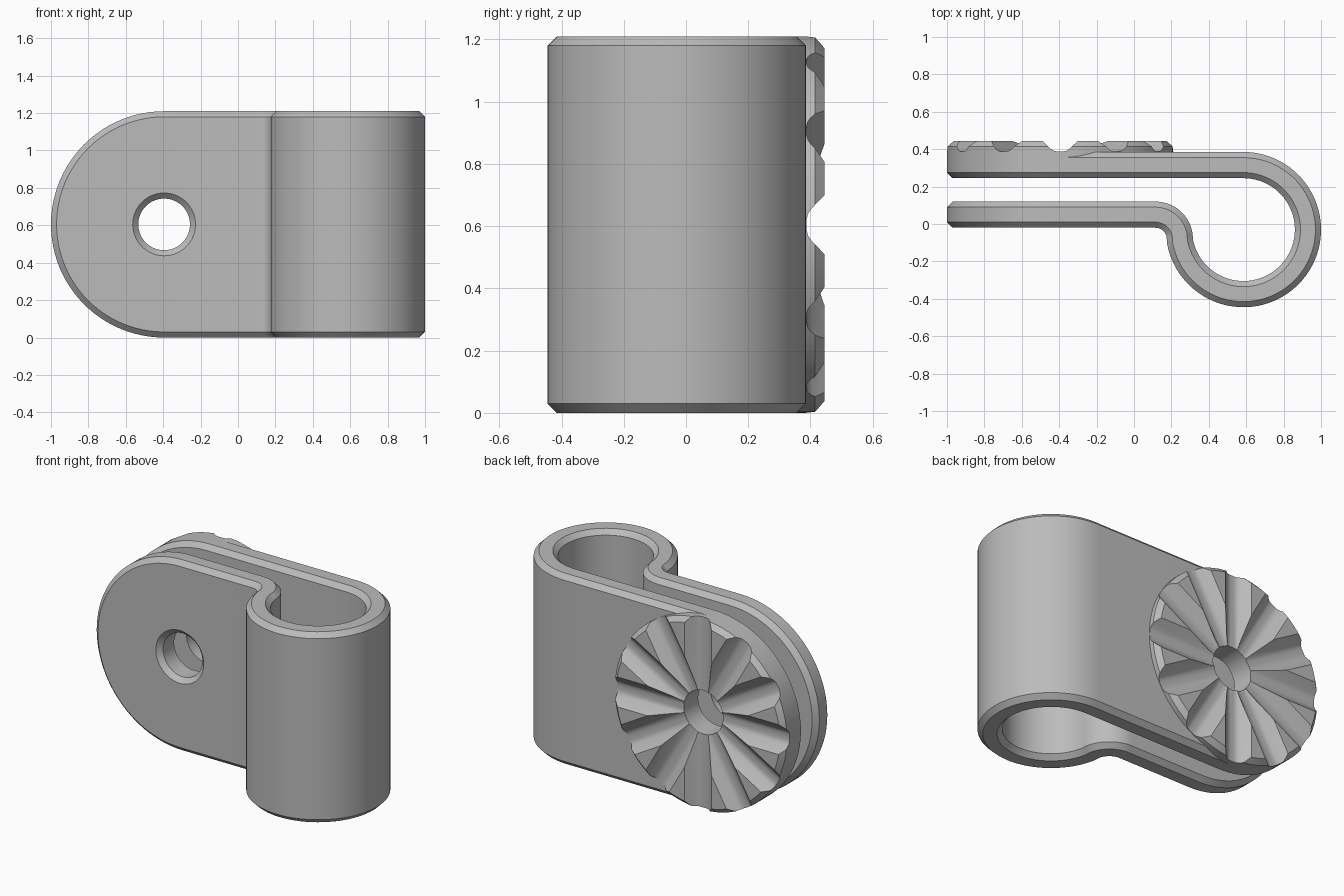
import bpy, bmesh
from math import sin, cos, radians, atan2
from mathutils import Matrix, Vector

if "Cube" in bpy.data.objects:
    bpy.data.objects.remove(bpy.data.objects["Cube"])

R = 0.605            # half the width of the strap, radius of its round end
CX = -0.395          # x of the screw hole
T, C = 0.07, 0.03    # half thickness, chamfer
HOLE = 0.138
LOOP = Vector((0.585, -0.03))
BEND = Vector((0.115, -0.08))
LOOP_R, BEND_R = 0.345, 0.13

grey = bpy.data.materials.new("mid_grey")
grey.use_nodes = True
grey.diffuse_color = (0.5, 0.5, 0.5, 1)
grey.node_tree.nodes["Principled BSDF"].inputs["Base Color"].default_value = (0.5, 0.5, 0.5, 1)


def make(name, rings):
    """Skin a list of closed rings and cap any open ends."""
    bm = bmesh.new()
    loops = [[bm.verts.new(p) for p in ring] for ring in rings]
    n = len(loops[0])
    for a, b in zip(loops, loops[1:]):
        for i in range(n):
            j = (i + 1) % n
            bm.faces.new((a[i], a[j], b[j], b[i]))
    for end in (loops[0], loops[-1]):
        if len({tuple(round(c, 4) for c in v.co) for v in end}) == n:
            bm.faces.new(end)
    bmesh.ops.remove_doubles(bm, verts=bm.verts, dist=0.0001)
    bmesh.ops.recalc_face_normals(bm, faces=bm.faces)
    mesh = bpy.data.meshes.new(name)
    bm.to_mesh(mesh)
    bm.free()
    mesh.materials.append(grey)
    obj = bpy.data.objects.new(name, mesh)
    bpy.context.collection.objects.link(obj)
    return obj


def turned(name, profile, sides=96):
    """Lathe (y, radius) pairs about the axis of the screw hole."""
    return make(name, [[(CX + r * cos(radians(360 * i / sides)), y,
                         R + r * sin(radians(360 * i / sides))) for i in range(sides)]
                       for y, r in profile])


def activate(obj):
    bpy.ops.object.select_all(action='DESELECT')
    obj.select_set(True)
    bpy.context.view_layer.objects.active = obj


def cut(obj, cutter):
    mod = obj.modifiers.new("cut", 'BOOLEAN')
    mod.operation, mod.solver, mod.object = 'DIFFERENCE', 'EXACT', cutter
    activate(obj)
    bpy.ops.object.modifier_apply(modifier=mod.name)
    bpy.data.objects.remove(cutter)


# Chamfered cross-section of the strap: (offset across thickness, signed half width)
SECTION = [(T, C - R), (T, R - C), (T - C, R), (C - T, R),
           (-T, R - C), (-T, C - R), (C - T, -R), (T - C, -R)]


def across(p, n):
    return [(p.x + n.x * o, p.y + n.y * o, R + w) for o, w in SECTION]


def round_end(y, side, angle):
    a = radians(angle)
    return [(CX + abs(w) * cos(a), y + side * o, R + w * sin(a)) for o, w in SECTION]


def arc(center, radius, start, stop, steps, side):
    out = []
    for i in range(steps + 1):
        a = radians(start + (stop - start) * i / steps)
        d = Vector((cos(a), sin(a)))
        out.append(across(center + d * radius, d * side))
    return out


# Strap: front plate, small bend, cable loop, back plate
front_y, back_y = BEND.y + BEND_R, LOOP.y + LOOP_R
quarter = [90 + 90 * i / 24 for i in range(25)]
meet = atan2(LOOP.y - BEND.y, LOOP.x - BEND.x) * 180 / 3.14159265
rings = [round_end(front_y, 1, a) for a in reversed(quarter)]
rings += arc(BEND, BEND_R, 90, meet, 14, 1)
rings += arc(LOOP, LOOP_R, 180 + meet, 450, 56, -1)[1:]
rings += [round_end(back_y, -1, a) for a in quarter]
strap = make("clamp_strap", rings)

# Screw hole, countersunk on the front face
face = front_y - T
cut(strap, turned("hole_cutter", [(face - 0.03, HOLE + 2 * C), (face + C, HOLE),
                                  (0.6, HOLE)], 64))

# Toothed disc on the back plate
top = back_y + T + 0.06
disc = turned("toothed_disc", [(back_y + T - C - 0.005, R), (top - C, R), (top, R - C)])
cut(disc, turned("hole_cutter", [(0.2, HOLE), (0.6, HOLE)], 64))

# Radial grooves with rounded bottoms, each running across the whole disc
half = [(0.145, -0.05), (0.095, 0), (0.05, 0.043), (0.035, 0.053), (0.018, 0.057)]
groove = half + [(-x, d) for x, d in reversed(half)]
for k in range(6):
    spin = Matrix.Rotation(radians(30 * k), 3, 'Y')
    ends = [[Vector((CX, 0, R)) + spin @ Vector((x, top - d, s)) for x, d in groove]
            for s in (-0.8, 0.8)]
    cut(disc, make("groove_cutter", ends))

# Smooth the curves, keep chamfers and teeth crisp
for obj in (strap, disc):
    activate(obj)
    bpy.ops.object.shade_smooth_by_angle(angle=radians(28))
